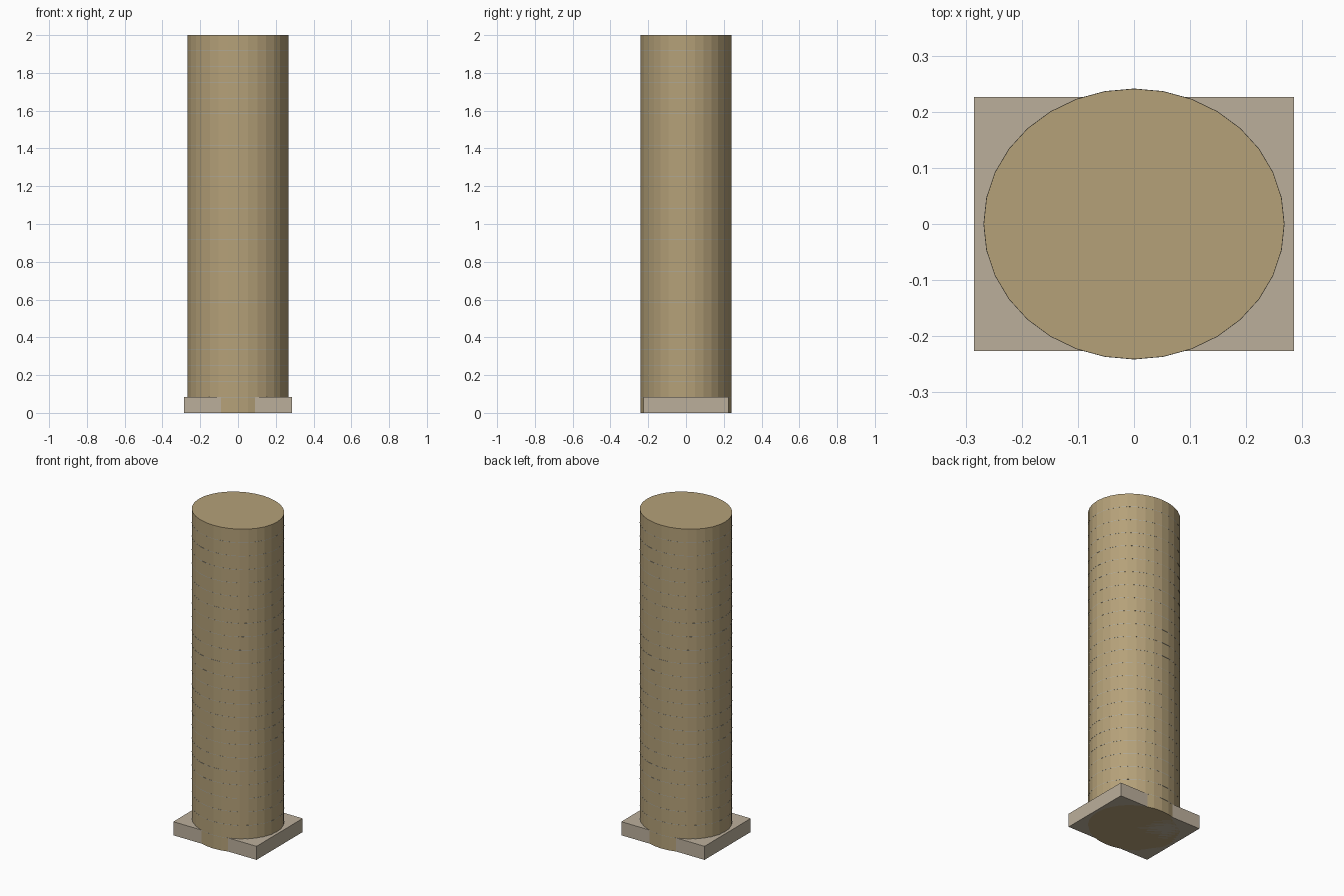
import bpy, bmesh
from math import sin, cos, pi

if "Cube" in bpy.data.objects:
    bpy.data.objects.remove(bpy.data.objects["Cube"])

SIDES, FLOORS, HEIGHT = 32, 24, 2.0
RX, RY = 0.268, 0.241


def material(name, rgb):
    m = bpy.data.materials.new(name)
    m.diffuse_color = (*rgb, 1)
    m.use_nodes = True
    m.node_tree.nodes["Principled BSDF"].inputs["Base Color"].default_value = m.diffuse_color
    return m


def make(name, bm, mat):
    bmesh.ops.recalc_face_normals(bm, faces=bm.faces)
    me = bpy.data.meshes.new(name)
    bm.to_mesh(me)
    bm.free()
    me.materials.append(mat)
    ob = bpy.data.objects.new(name, me)
    bpy.context.collection.objects.link(ob)
    return ob


def add_prism(bm, z0, z1, grow=0.0):
    """Closed elliptical prism between two heights."""
    rows = []
    for z in (z0, z1):
        rows.append([bm.verts.new(((RX + grow) * cos(2 * pi * i / SIDES),
                                   (RY + grow) * sin(2 * pi * i / SIDES), z))
                     for i in range(SIDES)])
    for i in range(SIDES):
        j = (i + 1) % SIDES
        bm.faces.new((rows[0][i], rows[0][j], rows[1][j], rows[1][i]))
    bm.faces.new(rows[0])
    bm.faces.new(rows[1])


tan = material("tan_facade", (0.46, 0.355, 0.19))
stone = material("podium_stone", (0.50, 0.43, 0.33))
trim = material("joint_grey", (0.40, 0.42, 0.40))

# Faceted oval tower
bm = bmesh.new()
add_prism(bm, 0, HEIGHT)
make("tower", bm, tan)

# Hairline joints at each floor
bm = bmesh.new()
for k in range(1, FLOORS):
    z = HEIGHT * k / FLOORS
    add_prism(bm, z - 0.001, z + 0.001, 0.0004)
make("floor_joints", bm, trim)

# Rectangular podium, the tower bulging through front and back
bm = bmesh.new()
bmesh.ops.create_cube(bm, size=1)
for v in bm.verts:
    v.co = (v.co.x * 0.57, v.co.y * 0.452, (v.co.z + 0.5) * 0.084)
make("podium", bm, stone)
